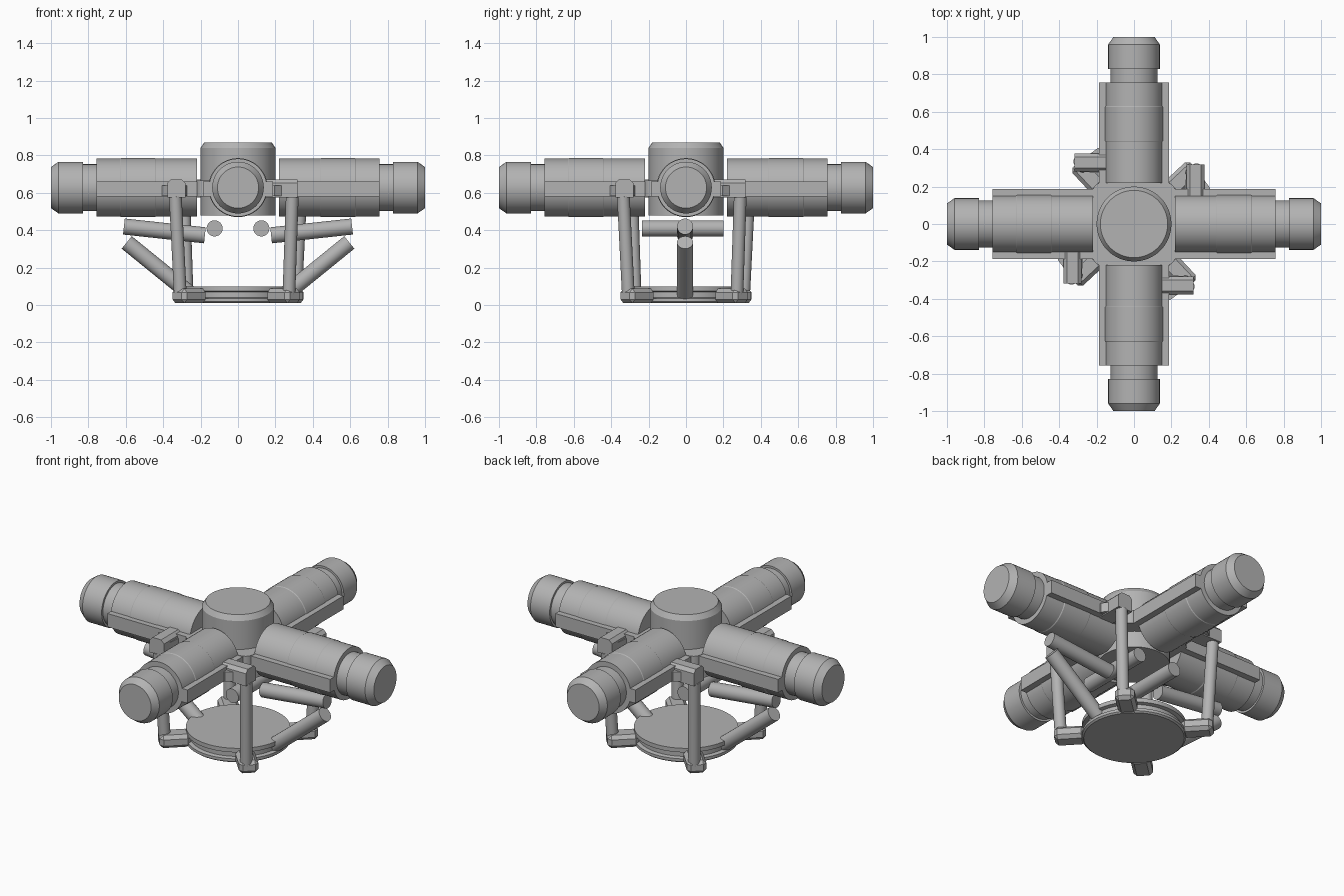
import bpy, bmesh, math
from mathutils import Vector, Matrix

cube = bpy.data.objects.get("Cube")
if cube:
    bpy.data.objects.remove(cube, do_unlink=True)

grey = bpy.data.materials.new("plain grey")
grey.use_nodes = True
grey.diffuse_color = (0.45, 0.45, 0.45, 1)
grey.node_tree.nodes["Principled BSDF"].inputs["Base Color"].default_value = (0.45, 0.45, 0.45, 1)

AXIS_Z = 0.628  # height of the arm centre lines


def finish(name, bm, matrix):
    bmesh.ops.transform(bm, matrix=matrix, verts=bm.verts)
    bmesh.ops.recalc_face_normals(bm, faces=bm.faces)
    mesh = bpy.data.meshes.new(name)
    bm.to_mesh(mesh)
    bm.free()
    mesh.materials.append(grey)
    obj = bpy.data.objects.new(name, mesh)
    bpy.context.collection.objects.link(obj)
    bpy.ops.object.select_all(action='DESELECT')
    obj.select_set(True)
    bpy.context.view_layer.objects.active = obj
    bpy.ops.object.shade_smooth_by_angle(angle=math.radians(30))
    return obj


def lathe(name, profile, matrix=Matrix(), sides=48):
    """Solid of revolution about z from (radius, height) pairs, capped at both ends."""
    bm = bmesh.new()
    rings = []
    for r, h in profile:
        rings.append(bmesh.ops.create_circle(
            bm, segments=sides, radius=r, matrix=Matrix.Translation((0, 0, h)))["verts"])
    for a, b in zip(rings, rings[1:]):
        for i in range(sides):
            j = (i + 1) % sides
            bm.faces.new((a[i], a[j], b[j], b[i]))
    bm.faces.new(rings[0])
    bm.faces.new(rings[-1])
    return finish(name, bm, matrix)


def rod(name, start, end, radius, matrix=Matrix()):
    start, end = Vector(start), Vector(end)
    d = end - start
    place = Matrix.Translation(start) @ d.to_track_quat('Z', 'Y').to_matrix().to_4x4()
    return lathe(name, [(radius, 0), (radius, d.length)], matrix @ place, 24)


def box(name, low, high, matrix=Matrix(), bevel=0, pick=lambda e: True, segments=1):
    """Box between two corners; edges chosen by pick are bevelled."""
    low, high = Vector(low), Vector(high)
    bm = bmesh.new()
    bmesh.ops.create_cube(bm, size=1)
    place = Matrix.Translation((low + high) / 2) @ Matrix.Diagonal(high - low).to_4x4()
    bmesh.ops.transform(bm, matrix=place, verts=bm.verts)
    if bevel:
        edges = [e for e in bm.edges if pick(e)]
        bmesh.ops.bevel(bm, geom=edges, offset=bevel, segments=segments, affect='EDGES', profile=0.5)
    return finish(name, bm, matrix)


def along(axis):
    return lambda e: abs((e.verts[0].co - e.verts[1].co).normalized()[axis]) > 0.9


# Central hub and the rounded collar that joins it to the arms
lathe("hub", [(0.2, 0.48), (0.2, 0.84), (0.18, 0.87)], sides=64)
box("hub_collar", (-0.222, -0.222, 0.58), (0.222, 0.222, 0.665),
    bevel=0.05, pick=along(2), segments=5)

# Grooved base disc
lathe("base_disc", [(0.28, 0.01), (0.29, 0.018), (0.29, 0.035), (0.268, 0.04),
                    (0.268, 0.07), (0.29, 0.075), (0.29, 0.1)], sides=64)

for n, side in enumerate(("left", "back", "right", "front")):
    turn = Matrix.Rotation(n * math.pi / 2, 4, 'Z')

    # Arm: barrel with a faint band, neck and chamfered end cap
    lay = turn @ Matrix.Translation((0, 0, AXIS_Z)) @ Matrix.Rotation(math.pi / 2, 4, 'Y')
    lathe(side + "_arm", [(0.155, 0.218), (0.155, 0.44), (0.158, 0.445), (0.158, 0.625),
                          (0.155, 0.63), (0.155, 0.757), (0.125, 0.757), (0.125, 0.83),
                          (0.138, 0.83), (0.138, 0.96), (0.11, 1.0)], lay)
    for s in (-1, 1):
        y = sorted((s * 0.14, s * 0.187))
        box(side + "_arm_rail", (0.218, y[0], 0.58), (0.757, y[1], 0.662), turn)

    # Bracket on the rail with a slanted gusset
    box(side + "_bracket", (0.28, 0.15, 0.575), (0.378, 0.318, 0.672), turn, 0.02,
        lambda e: along(1)(e) and e.verts[0].co.z > 0.6)
    bm = bmesh.new()
    low = [bm.verts.new((x, y, 0.582)) for x, y in
           ((0.27, 0.17), (0.405, 0.17), (0.405, 0.195), (0.35, 0.27), (0.28, 0.27))]
    base = bm.faces.new(low)
    top = bmesh.ops.extrude_face_region(bm, geom=[base])["geom"]
    for v in top:
        if isinstance(v, bmesh.types.BMVert):
            v.co.z = 0.64
    finish(side + "_gusset", bm, turn)

    # Upright leg and its radial foot on the base disc
    rod(side + "_leg", (0.335, 0.29, 0.58), (0.308, 0.272, 0.05), 0.034, turn)
    diagonal = turn @ Matrix.Rotation(math.radians(43), 4, 'Z')
    box(side + "_foot", (0.27, -0.055, 0.01), (0.445, 0.055, 0.088), diagonal, 0.02)

# Cross rods below the hub and the splayed struts on each side
for s, side in ((1, "left"), (-1, "right")):
    rod(side + "_cross_rod", (s * 0.125, -0.235, 0.41), (s * 0.125, 0.2, 0.41), 0.043)
    rod(side + "_upper_strut", (s * 0.177, -0.005, 0.373), (s * 0.61, -0.005, 0.42), 0.043)
    rod(side + "_lower_strut", (s * 0.25, -0.005, 0.055), (s * 0.595, -0.005, 0.335), 0.043)
